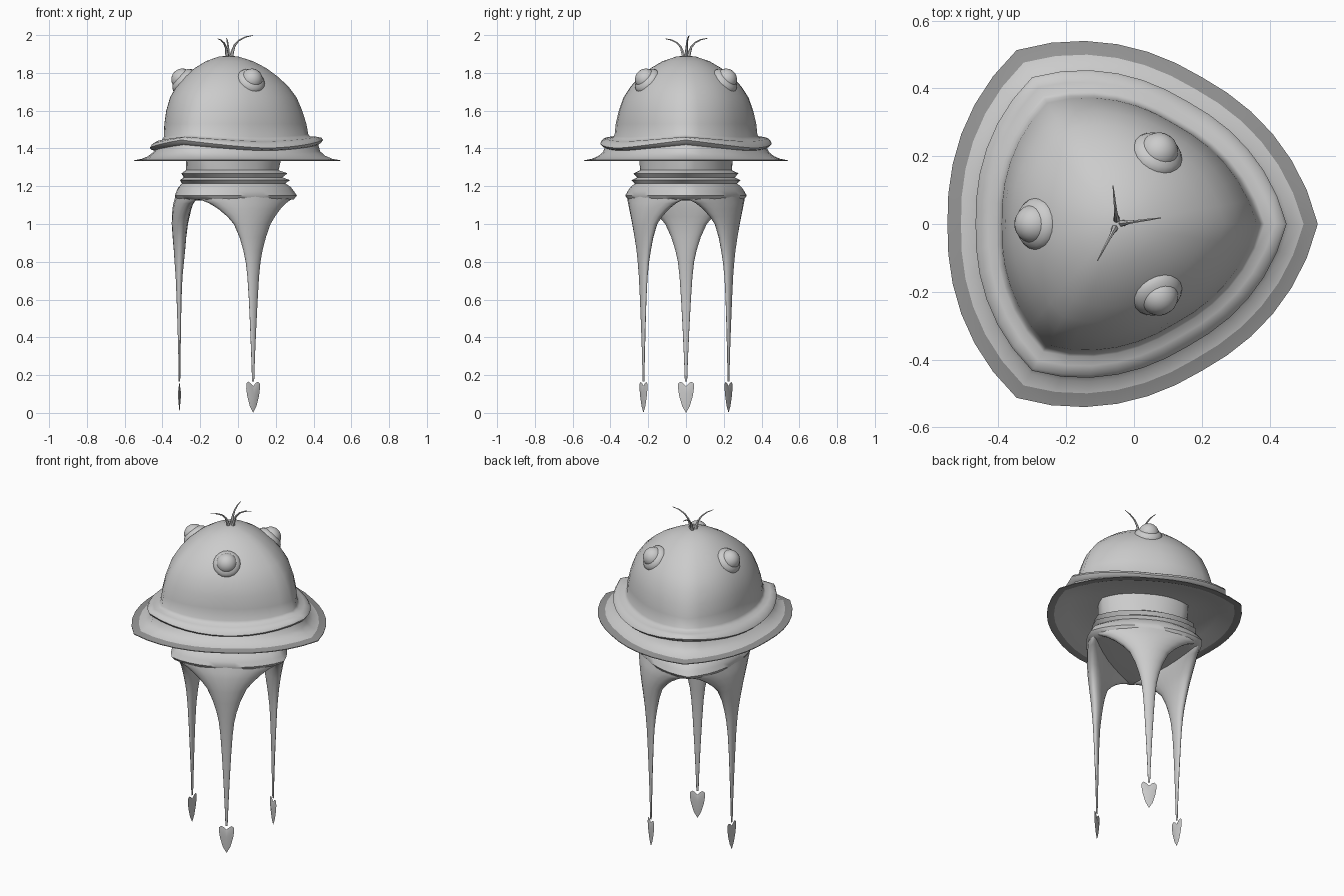
import bpy, bmesh, math
from mathutils import Vector

if "Cube" in bpy.data.objects:
    bpy.data.objects.remove(bpy.data.objects["Cube"])

CX = -0.05          # axis of the three-fold symmetry
LIMBS = (60, 180, 300)


def material(name, value):
    m = bpy.data.materials.new(name)
    m.diffuse_color = (value, value, value, 1)
    m.use_nodes = True
    m.node_tree.nodes["Principled BSDF"].inputs["Base Color"].default_value = m.diffuse_color
    return m


LIGHT = material("light grey", 0.6)
DARK = material("dark grey", 0.3)


def finish(name, bm, angle=50):
    bmesh.ops.recalc_face_normals(bm, faces=bm.faces[:])
    me = bpy.data.meshes.new(name)
    bm.to_mesh(me)
    bm.free()
    ob = bpy.data.objects.new(name, me)
    bpy.context.collection.objects.link(ob)
    me.materials.append(LIGHT)
    me.materials.append(DARK)
    bpy.ops.object.select_all(action='DESELECT')
    ob.select_set(True)
    bpy.context.view_layer.objects.active = ob
    bpy.ops.object.shade_smooth_by_angle(angle=math.radians(angle))
    return ob


def loft(name, rings, dark=(), angle=50):
    """Skin a list of point rings, closing both ends."""
    bm = bmesh.new()
    rows = [[bm.verts.new(p) for p in r] for r in rings]
    n = len(rows[0])
    for k, (a, b) in enumerate(zip(rows, rows[1:])):
        for i in range(n):
            j = (i + 1) % n
            f = bm.faces.new((a[i], a[j], b[j], b[i]))
            f.material_index = 1 if k in dark else 0
    bm.faces.new(rows[0])
    bm.faces.new(rows[-1])
    return finish(name, bm, angle)


def tri_ring(corner, flat, z_corner, z_flat, n=36):
    """Bulged triangle with its corners at 0, 120 and 240 degrees."""
    pts = []
    for i in range(n):
        a = 360 * i / n
        t = abs((a + 60) % 120 - 60) / 60
        k = (1 - t) ** 1.6
        r = flat + (corner - flat) * k
        z = z_flat + (z_corner - z_flat) * k
        a = math.radians(a)
        pts.append((CX + r * math.cos(a), r * math.sin(a), z))
    return pts


def place(angle, r, t, z):
    """Radial and sideways offsets to world space."""
    a = math.radians(angle)
    return (CX + r * math.cos(a) - t * math.sin(a),
            r * math.sin(a) + t * math.cos(a), z)


# Hat: dome, wavy lip, flared brim with a dark band, hollow underside
hat = [
    (.004, .004, 1.89, 1.89), (.05, .05, 1.887, 1.887),
    (.13, .12, 1.862, 1.862), (.20, .18, 1.825, 1.825),
    (.26, .235, 1.78, 1.78), (.315, .275, 1.73, 1.73),
    (.36, .31, 1.67, 1.67), (.39, .33, 1.60, 1.60),
    (.412, .34, 1.53, 1.53), (.422, .343, 1.475, 1.46),
    (.435, .355, 1.462, 1.442), (.465, .38, 1.462, 1.437),
    (.492, .407, 1.457, 1.42), (.50, .417, 1.445, 1.402),
    (.49, .407, 1.43, 1.392), (.475, .39, 1.42, 1.388),
    (.485, .405, 1.385, 1.375), (.51, .43, 1.362, 1.357),
    (.55, .46, 1.345, 1.345), (.592, .50, 1.337, 1.337),
    (.592, .50, 1.333, 1.333), (.55, .46, 1.337, 1.337),
    (.46, .38, 1.37, 1.37), (.29, .24, 1.39, 1.39), (.02, .02, 1.39, 1.39),
]
loft("hat", [tri_ring(*h) for h in hat], dark=(18, 19, 20))

# Neck with stepped folds, widening into the hip
neck = [
    (.28, .225, 1.395), (.275, .225, 1.33), (.265, .225, 1.285),
    (.312, .25, 1.268), (.285, .237, 1.247), (.325, .257, 1.232),
    (.30, .247, 1.215), (.33, .265, 1.195), (.345, .275, 1.175),
    (.362, .285, 1.15), (.345, .275, 1.13), (.28, .22, 1.125),
    (.02, .02, 1.13),
]
loft("neck", [tri_ring(c, f, z, z) for c, f, z in neck])

# Legs: broad curved webs narrowing to thin stalks
# (height, radial centre, sideways half width, radial half depth)
leg = [
    (1.155, .235, .295, .045), (1.13, .238, .28, .048),
    (1.11, .242, .235, .05), (1.08, .247, .19, .05),
    (1.04, .253, .145, .047), (1.0, .258, .11, .043),
    (.93, .26, .078, .036), (.86, .26, .056, .03),
    (.80, .261, .043, .025), (.72, .262, .034, .018),
    (.60, .262, .026, .013), (.45, .261, .018, .009),
    (.30, .26, .011, .006), (.165, .26, .006, .004),
]
for i, ang in enumerate(LIMBS):
    rings = []
    for z, r, w, d in leg:
        ring = []
        for k in range(20):
            a = 2 * math.pi * k / 20
            t = w * math.cos(a)
            ring.append(place(ang, r - .75 * t * t + d * math.sin(a), t, z))
        rings.append(ring)
    loft(f"leg_{i + 1}", rings, angle=60)

# Feet: thin heart-shaped leaves with a raised middle
half = [(0, .142), (.016, .158), (.03, .165), (.041, .155), (.042, .13),
        (.036, .09), (.02, .035), (0, 0)]
outline = half + [(-t, z) for t, z in half[-2:0:-1]]
for i, ang in enumerate(LIMBS):
    bm = bmesh.new()
    rim = [bm.verts.new(place(ang, .26, t, z)) for t, z in outline]
    for side in (-.009, .009):
        mid = bm.verts.new(place(ang, .26 + side, 0, .10))
        for k, v in enumerate(rim):
            bm.faces.new((v, rim[(k + 1) % len(rim)], mid))
    finish(f"foot_{i + 1}", bm, 35)

# Eyes: knobs with a soft swelling at their base
for i, ang in enumerate(LIMBS):
    for name, r, z, size, flat in (("eye", .245, 1.765, .058, 1.0),
                                   ("eye_base", .235, 1.755, .078, .6)):
        bm = bmesh.new()
        bmesh.ops.create_uvsphere(bm, u_segments=20, v_segments=12, radius=size)
        a = math.radians(ang)
        out = Vector((math.cos(a) * .75, math.sin(a) * .75, .66)).normalized()
        turn = out.to_track_quat('Z', 'Y')
        for v in bm.verts:
            v.co.z *= flat
            v.co = turn @ v.co + Vector(place(ang, r, 0, z))
        finish(f"{name}_{i + 1}", bm)

# Hair: three tapering strands bending outward
strand = [(.012, 1.875, .011), (.02, 1.91, .009), (.032, 1.945, .006),
          (.055, 1.972, .0045), (.09, 1.99, .0035), (.13, 1.998, .0015)]
for i, (ang, scale, lift) in enumerate(((8, 1.0, 1.0), (118 - 22, .88, .88),
                                        (242, .95, .86))):
    rings = []
    for k, (r, z, w) in enumerate(strand):
        a, b = strand[max(k - 1, 0)], strand[min(k + 1, len(strand) - 1)]
        d = Vector((b[0] - a[0], b[1] - a[1])).normalized()
        zz = 1.875 + (z - 1.875) * lift
        ring = []
        for q in range(6):
            c, s = w * math.cos(q * math.pi / 3), w * math.sin(q * math.pi / 3)
            ring.append(place(ang, r * scale - d.y * c, s, zz + d.x * c))
        rings.append(ring)
    loft(f"hair_{i + 1}", rings)
